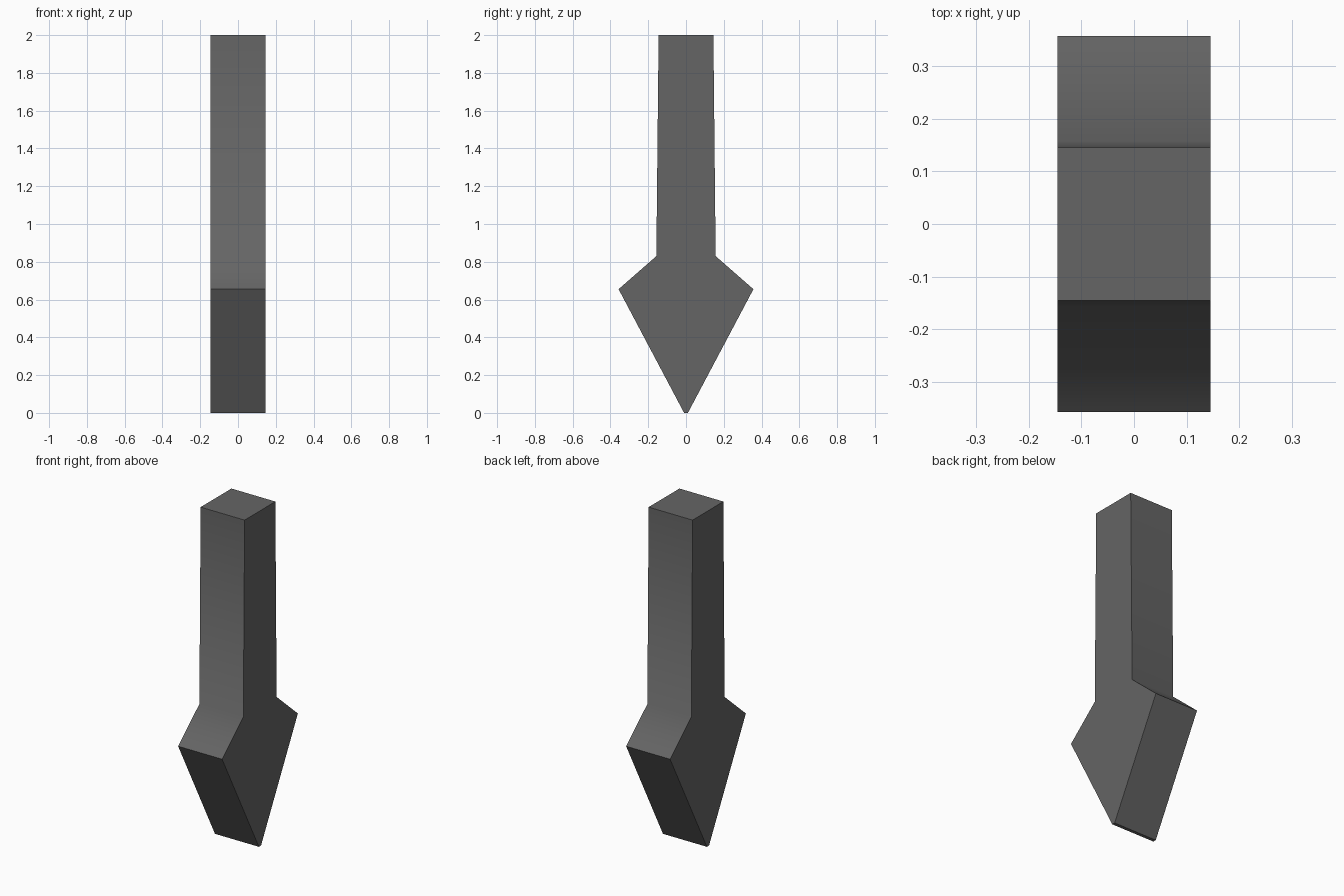
import bpy
import bmesh
import math

cube = bpy.data.objects.get("Cube")
if cube:
    bpy.data.objects.remove(cube, do_unlink=True)

# Dark grey material
grey = bpy.data.materials.new("dark grey")
grey.use_nodes = True
colour = (0.13, 0.13, 0.13, 1)
grey.diffuse_color = colour
grey.node_tree.nodes["Principled BSDF"].inputs["Base Color"].default_value = colour

# Half outline (y, z): tip, barb, neck, shaft end; mirrored to close the shape
HALF_WIDTH = 0.145
half = [(0.01, 0), (0.357, 0.655), (0.157, 0.83), (0.145, 2)]
outline = half + [(-y, z) for y, z in reversed(half)]

# Extrude the outline across the width
bm = bmesh.new()
face = bm.faces.new([bm.verts.new((-HALF_WIDTH, y, z)) for y, z in outline])
extruded = bmesh.ops.extrude_face_region(bm, geom=[face])["geom"]
moved = [v for v in extruded if isinstance(v, bmesh.types.BMVert)]
bmesh.ops.translate(bm, verts=moved, vec=(2 * HALF_WIDTH, 0, 0))
bmesh.ops.recalc_face_normals(bm, faces=bm.faces)
mesh = bpy.data.meshes.new("arrow_pointer")
bm.to_mesh(mesh)
bm.free()
mesh.materials.append(grey)

arrow = bpy.data.objects.new("arrow_pointer", mesh)
bpy.context.collection.objects.link(arrow)

# Soft shading where the shaft flares into the head
bpy.ops.object.select_all(action="DESELECT")
arrow.select_set(True)
bpy.context.view_layer.objects.active = arrow
bpy.ops.object.shade_smooth_by_angle(angle=math.radians(60))
